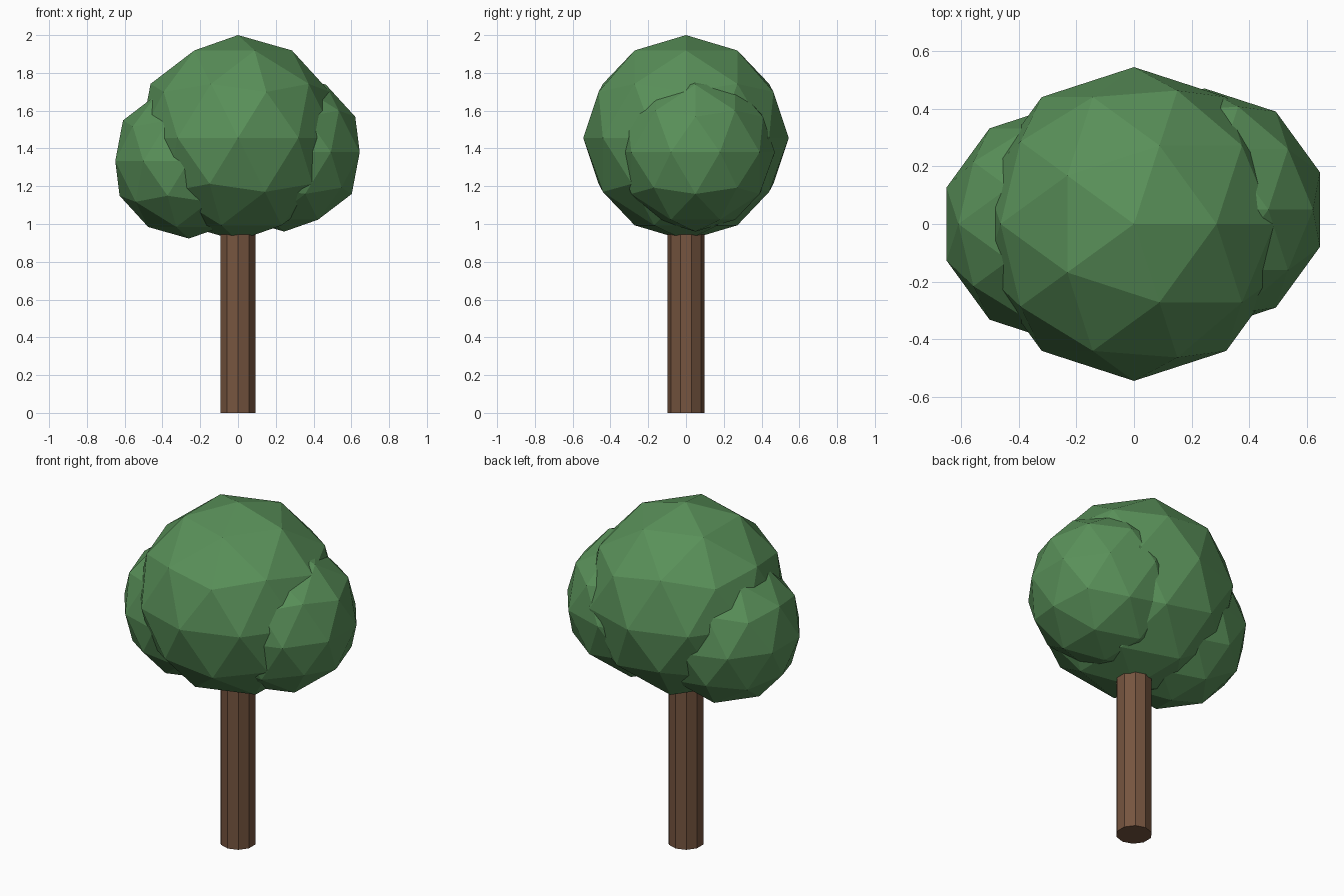
import bpy

if "Cube" in bpy.data.objects:
    bpy.data.objects.remove(bpy.data.objects["Cube"])


def material(name, color):
    m = bpy.data.materials.new(name)
    m.diffuse_color = color
    m.use_nodes = True
    m.node_tree.nodes["Principled BSDF"].inputs["Base Color"].default_value = m.diffuse_color
    return m


leaf_green = material("leaf_green", (0.10, 0.28, 0.10, 1))
bark_brown = material("bark_brown", (0.18, 0.09, 0.05, 1))

# Trunk: ten-sided straight post running up into the crown
TRUNK_TOP = 1.05
bpy.ops.mesh.primitive_cylinder_add(vertices=10, radius=0.097, depth=TRUNK_TOP,
                                    location=(0, 0, TRUNK_TOP / 2))
trunk = bpy.context.object
trunk.name = "trunk"
trunk.data.materials.append(bark_brown)

# Crown: three overlapping faceted balls of foliage
foliage = {
    "foliage_centre": ((0, 0, 1.456), 0.544),
    "foliage_right": ((0.245, 0.05, 1.38), 0.42),
    "foliage_left": ((-0.26, 0, 1.333), 0.41),
}
for name, (centre, radius) in foliage.items():
    bpy.ops.mesh.primitive_ico_sphere_add(subdivisions=2, radius=radius, location=centre)
    ball = bpy.context.object
    ball.name = name
    ball.data.materials.append(leaf_green)
